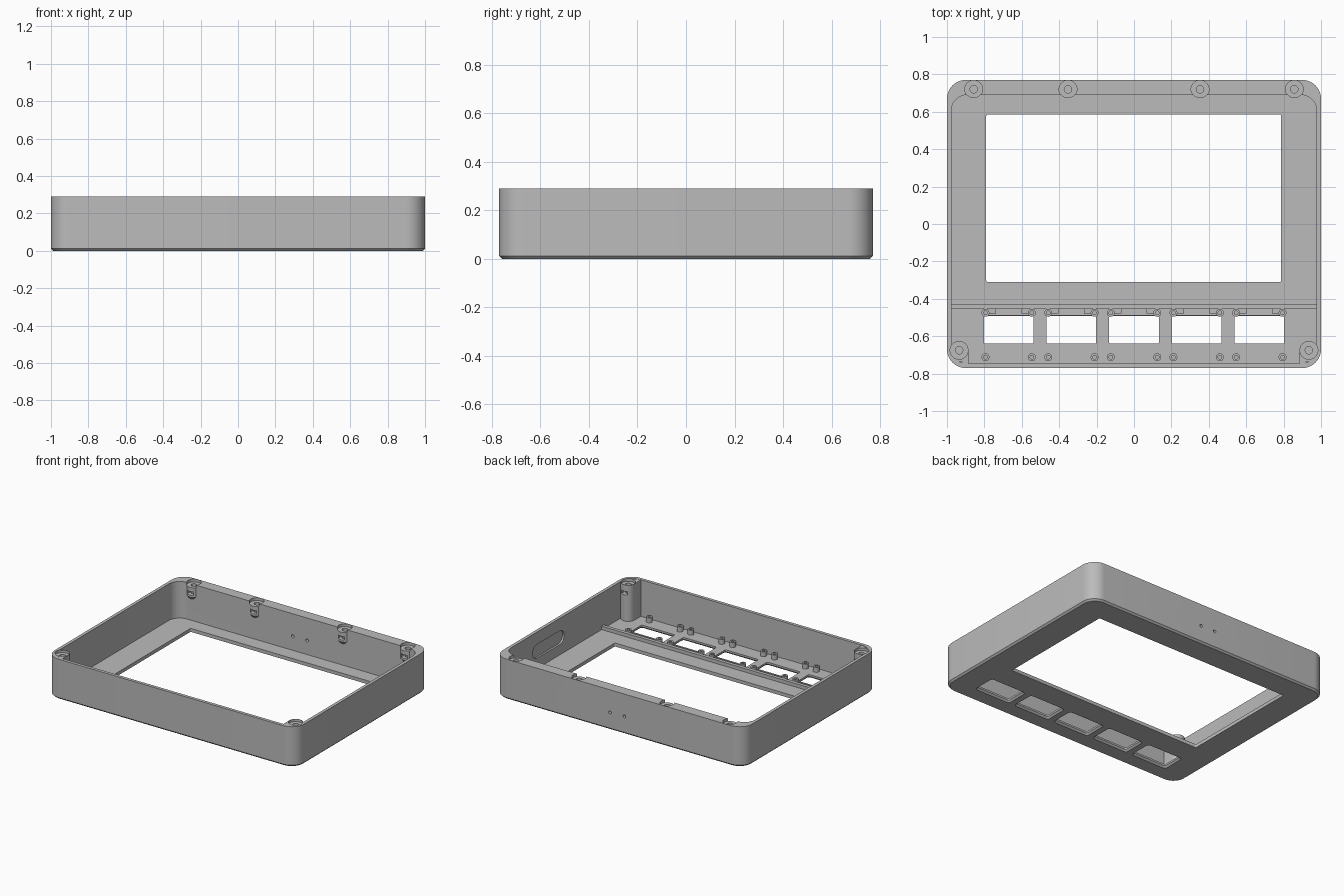
import bpy
import bmesh
from math import pi, cos, sin
from mathutils import Matrix

cube = bpy.data.objects.get("Cube")
if cube:
    bpy.data.objects.remove(cube, do_unlink=True)

grey = bpy.data.materials.new("plain grey")
grey.use_nodes = True
grey.diffuse_color = (0.5, 0.5, 0.5, 1)
grey.node_tree.nodes["Principled BSDF"].inputs["Base Color"].default_value = (0.5, 0.5, 0.5, 1)


def rounded(x0, x1, y0, y1, r, steps=10):
    """Outline of a rectangle with round corners."""
    corners = [(x1 - r, y1 - r), (x0 + r, y1 - r), (x0 + r, y0 + r), (x1 - r, y0 + r)]
    return [(cx + r * cos((k + i / steps) * pi / 2), cy + r * sin((k + i / steps) * pi / 2))
            for k, (cx, cy) in enumerate(corners) for i in range(steps + 1)]


def circle(x, y, r, n=32):
    return [(x + r * cos(2 * pi * i / n), y + r * sin(2 * pi * i / n)) for i in range(n)]


def box(x0, x1, y0, y1):
    return [(x0, y0), (x1, y0), (x1, y1), (x0, y1)]


def add_solid(bm, *sections, matrix=Matrix()):
    """Loft a closed solid through (outline, height) sections."""
    rings = [[bm.verts.new(matrix @ Matrix.Translation((x, y, z)).to_translation())
              for x, y in pts] for pts, z in sections]
    bm.faces.new(rings[0][::-1])
    bm.faces.new(rings[-1])
    for low, high in zip(rings, rings[1:]):
        for i in range(len(low)):
            j = (i + 1) % len(low)
            bm.faces.new((low[i], low[j], high[j], high[i]))


def prism(bm, pts, z0, z1, matrix=Matrix()):
    add_solid(bm, (pts, z0), (pts, z1), matrix=matrix)


def finish(name, bm):
    bmesh.ops.recalc_face_normals(bm, faces=bm.faces)
    mesh = bpy.data.meshes.new(name)
    bm.to_mesh(mesh)
    bm.free()
    mesh.materials.append(grey)
    obj = bpy.data.objects.new(name, mesh)
    bpy.context.collection.objects.link(obj)
    return obj


def combine(obj, bm, operation):
    """Apply a boolean with a temporary helper solid."""
    helper = finish("helper", bm)
    helper.hide_render = True
    mod = obj.modifiers.new("combine", "BOOLEAN")
    mod.operation, mod.object, mod.solver, mod.use_self = operation, helper, "EXACT", True
    bpy.context.view_layer.objects.active = obj
    bpy.ops.object.modifier_apply(modifier=mod.name)
    bpy.data.objects.remove(helper, do_unlink=True)


HEIGHT, FLOOR = 0.29, 0.025
TOP_RECESS = 0.27
buttons = [i * 0.335 for i in range(-2, 3)]
back_screws = [(x, 0.72) for x in (-0.857, -0.353, 0.353, 0.857)]
front_screws = [(x, -0.675) for x in (-0.935, 0.935)]

# Case shell with a chamfered lower rim
bm = bmesh.new()
outer = rounded(-1, 1, -0.77, 0.77, 0.1)
add_solid(bm, (rounded(-0.988, 0.988, -0.758, 0.758, 0.088), 0), (outer, 0.012), (outer, HEIGHT))
case = finish("case", bm)

bm = bmesh.new()
prism(bm, rounded(-0.977, 0.977, -0.747, 0.69, 0.085), FLOOR, 0.4)
combine(case, bm, "DIFFERENCE")

# Screw bosses: short ones on the back wall, full columns in the front corners
bm = bmesh.new()
for x, y in back_screws:
    add_solid(bm, (circle(x, y + 0.02, 0.026), 0.15), (circle(x, y, 0.047), 0.2),
              (circle(x, y, 0.047), 0.28))
combine(case, bm, "UNION")
bm = bmesh.new()
for x, y in front_screws:
    s = 1 if x > 0 else -1
    prism(bm, circle(x, y, 0.05), FLOOR - 0.01, HEIGHT - 0.002)
    xs = sorted((s * 0.885, s * 0.96))
    prism(bm, box(*xs, -0.735, -0.675), FLOOR - 0.01, HEIGHT - 0.002)
    prism(bm, box(*sorted((s * 0.8851, s * 0.92)), -0.755, -0.7), FLOOR - 0.01, HEIGHT - 0.002)
combine(case, bm, "UNION")

# Screen and button openings, flared at the underside
bm = bmesh.new()
prism(bm, rounded(-0.79, 0.787, -0.31, 0.585, 0.008, 4), -0.1, 0.1)
for c in buttons:
    def opening(grow):
        return rounded(c - 0.133 - grow, c + 0.133 + grow, -0.64 - grow, -0.492 + grow, 0.008 + grow, 4)
    add_solid(bm, (opening(0.017), -0.005), (opening(0), 0.012), (opening(0), 0.06))
combine(case, bm, "DIFFERENCE")

# Screw recesses, screw holes and nut slots
bm = bmesh.new()
for x, y in back_screws + front_screws:
    prism(bm, circle(x, y, 0.048), TOP_RECESS, 0.35)
    prism(bm, circle(x, y, 0.02, 20), 0.17, 0.3)
    if y > 0:
        prism(bm, box(x - 0.025, x + 0.025, 0.63, 0.745), 0.215, 0.24)
    else:
        prism(bm, box(x - 0.025, x + 0.025, -0.7, -0.6), 0.215, 0.24)
combine(case, bm, "DIFFERENCE")

# Two cable holes in the back wall and a blind slot inside the left wall
bm = bmesh.new()
along_y = Matrix.Rotation(pi / 2, 4, "X")
for x in (-0.045, 0.07):
    prism(bm, circle(x, 0.127, 0.011, 16), -0.85, -0.6, along_y)
along_x = Matrix(((0, 0, 1, 0), (1, 0, 0, 0), (0, 1, 0, 0), (0, 0, 0, 1)))
prism(bm, rounded(0.0, 0.36, 0.1, 0.2, 0.0499), 0.95, 0.99, along_x)
combine(case, bm, "DIFFERENCE")

# Ridge dividing the screen from the buttons
bm = bmesh.new()
prism(bm, box(-0.98, 0.98, -0.455, -0.43), FLOOR - 0.005, 0.05)
ridge = finish("divider_ridge", bm)

# Hollow mounting posts around each button
bm = bmesh.new()
for c in buttons:
    for x in (c - 0.124, c + 0.124):
        for y in (-0.475, -0.712):
            rings = [(circle(x, y, r, 20), z) for r, z in
                     ((0.021, FLOOR - 0.005), (0.021, 0.06), (0.01, 0.06), (0.01, FLOOR + 0.002))]
            add_solid(bm, *rings)
posts = finish("button_posts", bm)

# Ribs joining the upper posts, with a raised middle
bm = bmesh.new()
for c in buttons:
    prism(bm, box(c - 0.11, c + 0.11, -0.488, -0.478), FLOOR - 0.005, 0.042)
    prism(bm, box(c - 0.07, c + 0.07, -0.479, -0.455), FLOOR - 0.005, 0.035)
ribs = finish("button_ribs", bm)

for obj in (case, ridge, posts, ribs):
    bpy.ops.object.select_all(action="DESELECT")
    obj.select_set(True)
    bpy.context.view_layer.objects.active = obj
    bpy.ops.object.shade_smooth_by_angle(angle=pi / 6)
